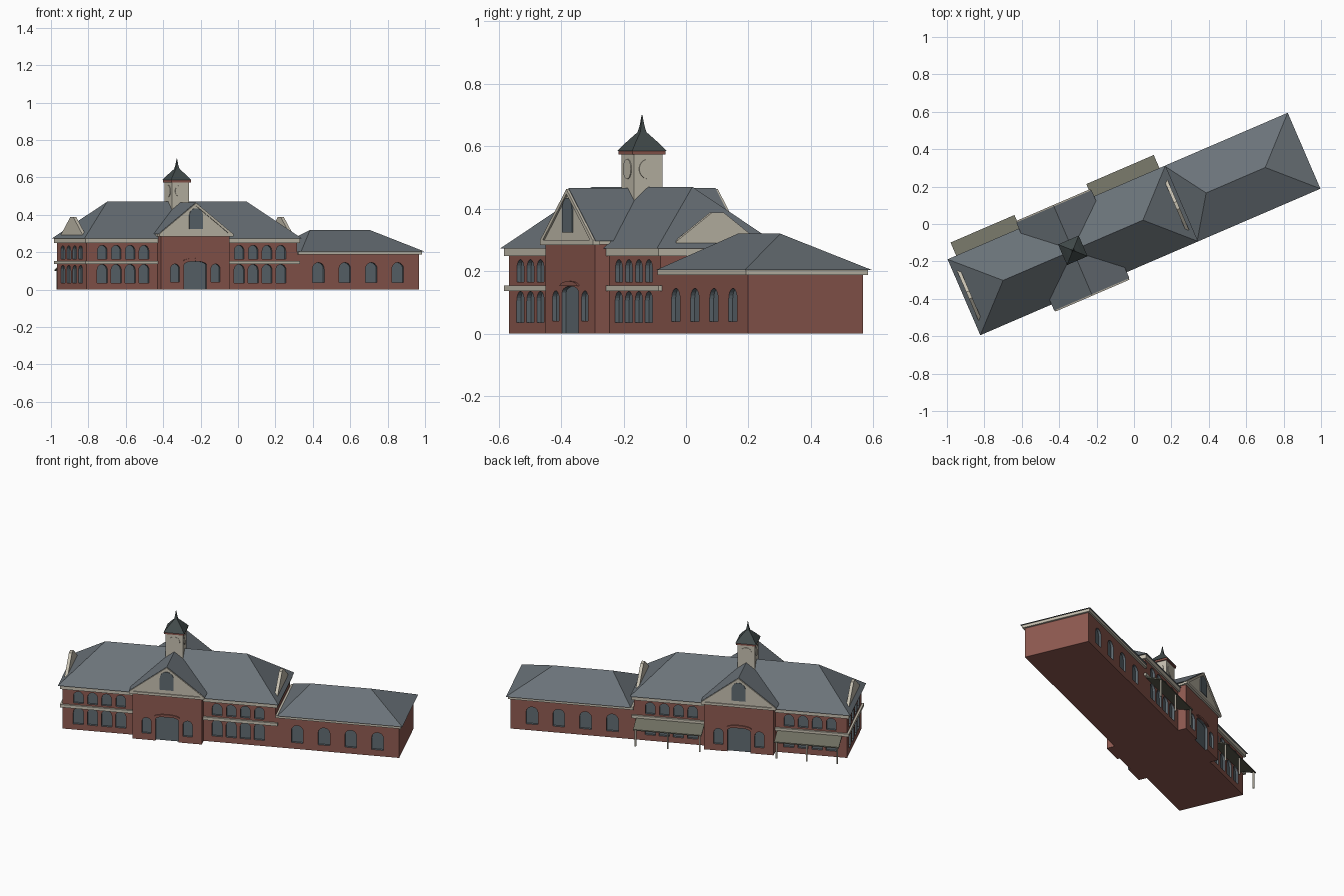
import bpy, bmesh, math

if "Cube" in bpy.data.objects:
    bpy.data.objects.remove(bpy.data.objects["Cube"])

TURN = math.radians(23.3)   # the whole building is turned on its site
MID = -0.356                # centre of the two-storey block along its length
BAY = 0.25                  # face of the entrance bays
WALL = 0.2                  # face of the long walls


def material(name, rgb):
    m = bpy.data.materials.new(name)
    m.use_nodes = True
    m.diffuse_color = (*rgb, 1)
    m.node_tree.nodes["Principled BSDF"].inputs["Base Color"].default_value = (*rgb, 1)
    return m


brick = material("red brick", (0.27, 0.1, 0.08))
slate = material("grey slate", (0.145, 0.17, 0.19))
stone = material("pale stone", (0.56, 0.52, 0.43))
glass = material("dark glass", (0.115, 0.145, 0.165))
dark_slate = material("dark green slate", (0.055, 0.07, 0.07))
olive = material("olive canopy", (0.16, 0.16, 0.12))


def make(name, verts, faces, mat):
    bm = bmesh.new()
    vs = [bm.verts.new(v) for v in verts]
    for f in faces:
        bm.faces.new([vs[i] for i in f])
    bmesh.ops.recalc_face_normals(bm, faces=bm.faces)
    me = bpy.data.meshes.new(name)
    bm.to_mesh(me)
    bm.free()
    me.materials.append(mat)
    ob = bpy.data.objects.new(name, me)
    ob.rotation_euler.z = TURN
    bpy.context.collection.objects.link(ob)
    return ob


def prism(name, profile, d0, d1, mat, axis="v"):
    """Upright profile pushed across the building (v) or along it (u)."""
    n = len(profile)
    verts = [(a, d, z) if axis == "v" else (d, a, z) for d in (d0, d1) for a, z in profile]
    faces = [range(n), range(n, 2 * n)]
    faces += [(i, (i + 1) % n, n + (i + 1) % n, n + i) for i in range(n)]
    return make(name, verts, faces, mat)


def box(name, u0, u1, v0, v1, z0, z1, mat):
    return prism(name, [(u0, z0), (u1, z0), (u1, z1), (u0, z1)], v0, v1, mat)


def arch(a, w, z0, z1, rise=None, steps=10):
    rise = rise or w
    arc = [math.pi * i / steps for i in range(steps + 1)]
    return [(a - w, z0), (a + w, z0)] + [
        (a + w * math.cos(t), z1 - rise + rise * math.sin(t)) for t in arc]


def hip(name, u0, u1, r0, r1, w, z0, z1):
    verts = [(u0, -w, z0), (u1, -w, z0), (u1, w, z0), (u0, w, z0), (r0, 0, z1), (r1, 0, z1)]
    faces = [(0, 1, 5, 4), (1, 2, 5), (2, 3, 4, 5), (3, 0, 4), (0, 3, 2, 1)]
    return make(name, verts, faces, slate)


def carve(wall, profiles, face, axis="v", depth=0.014):
    """Cut recessed openings into a wall at the given face plane."""
    s = 1 if face > 0 else -1
    cutters = [prism("cutter", p, face - s * depth, face + s * 0.02, glass, axis)
               for p in profiles]
    bpy.ops.object.select_all(action="DESELECT")
    for c in cutters:
        c.select_set(True)
    cutter = cutters[0]
    bpy.context.view_layer.objects.active = cutter
    if len(cutters) > 1:
        bpy.ops.object.join()
    cutter.hide_render = True
    mod = wall.modifiers.new("openings", "BOOLEAN")
    mod.operation, mod.solver, mod.object = "DIFFERENCE", "EXACT", cutter
    bpy.context.view_layer.objects.active = wall
    bpy.ops.object.modifier_apply(modifier=mod.name)
    bpy.data.objects.remove(cutter)


def glaze(wall):
    """Every face lying inside the wall's outer box is part of an opening."""
    me = wall.data
    if glass.name not in [m.name for m in me.materials if m]:
        me.materials.append(glass)
    slot = [m.name for m in me.materials].index(glass.name)
    cs = [v.co for v in me.vertices]
    lo = [min(c[k] for c in cs) + 0.001 for k in range(3)]
    hi = [max(c[k] for c in cs) - 0.001 for k in range(3)]
    for p in me.polygons:
        inside = all(lo[k] < p.center[k] < hi[k] for k in range(3))
        p.material_index = slot if inside else 0


# Walls
main = box("main_walls", -0.968, 0.257, -WALL, WALL, 0, 0.27, brick)
wing = box("wing_walls", 0.25, 0.968, -WALL, WALL, 0, 0.2, brick)
bays = box("entrance_bay_walls", MID - 0.2, MID + 0.2, -BAY, BAY, 0, 0.295, brick)

# Arched openings on both long sides
offsets = [s * (0.277 + 0.081 * i) for s in (-1, 1) for i in range(4)]
two_floors = [arch(MID + o, 0.03, 0.035, 0.135) for o in offsets]
two_floors += [arch(MID + o, 0.028, 0.165, 0.237) for o in offsets]
wing_row = [arch(0.382 + 0.154 * i, 0.034, 0.038, 0.145) for i in range(4)]
entrance = [arch(MID + o, 0.027, 0.04, 0.137) for o in (-0.118, 0.118)]
entrance.append(arch(MID, 0.066, -0.01, 0.152, rise=0.02))
for side in (-1, 1):
    carve(main, two_floors, side * WALL)
    carve(wing, wing_row, side * WALL)
    carve(bays, entrance, side * BAY)
# Windows on the free end of the main block
end_row = [arch(-0.12 + 0.08 * i, 0.027, z0, z1)
           for i in range(4) for z0, z1 in ((0.035, 0.13), (0.165, 0.235))]
carve(main, end_row, -0.968, axis="u")
for w in (main, wing, bays):
    glaze(w)

# Stone courses
box("belt_course", -0.98, 0.27, -0.212, 0.212, 0.136, 0.154, stone)
box("main_cornice", -0.98, 0.27, -0.212, 0.212, 0.249, 0.273, stone)
box("wing_cornice", 0.26, 0.98, -0.212, 0.212, 0.187, 0.204, stone)

# Hipped roofs
hip("main_roof", -0.99, 0.278, -0.762, 0.052, 0.221, 0.273, 0.47)
hip("wing_roof", 0.272, 0.99, 0.42, 0.764, 0.221, 0.204, 0.32)

# Cross gable with pediments at front and back
prism("cross_roof", [(MID - 0.219, 0.297), (MID + 0.219, 0.297), (MID, 0.466)],
      -0.256, 0.256, slate)
for side, label in ((-1, "front"), (1, "back")):
    prism(label + "_pediment", [(MID - 0.209, 0.285), (MID + 0.209, 0.285),
                                (MID + 0.209, 0.3), (MID, 0.459), (MID - 0.209, 0.3)],
          side * 0.2, side * 0.258, stone)
    box(label + "_pediment_cornice", MID - 0.215, MID + 0.215,
        side * 0.24, side * 0.264, 0.284, 0.299, stone)
    for s in (-1, 1):
        prism(label + "_rake", [(MID + s * 0.215, 0.298), (MID, 0.463),
                                (MID, 0.447), (MID + s * 0.193, 0.298)],
              side * 0.25, side * 0.264, stone)
    prism(label + "_gable_window", arch(MID, 0.04, 0.323, 0.435),
          side * 0.257, side * 0.262, glass)
    # Brick hood over the door
    hood = arch(MID, 0.072, 0.152, 0.168, rise=0.016)
    prism(label + "_door_hood", hood, side * 0.245, side * 0.257, brick)

# Stone gable slabs standing on the end hips
for u, label in ((-0.968, "right"), (0.24, "left")):
    prism(label + "_end_gable", [(-0.145, 0.285), (0.145, 0.285), (0.145, 0.295),
                                 (0.02, 0.388), (-0.02, 0.388), (-0.145, 0.295)],
          u, u + 0.018, stone, axis="u")

# Clock tower
box("tower", MID - 0.05, MID + 0.05, -0.05, 0.05, 0.38, 0.576, stone)
box("tower_brick_band", MID - 0.057, MID + 0.057, -0.057, 0.057, 0.574, 0.587, brick)
dial = [(0.032 * math.cos(math.tau * i / 24), 0.527 + 0.032 * math.sin(math.tau * i / 24))
        for i in range(24)]
for s in (-1, 1):
    prism("clock_dial", [(MID + a, z) for a, z in dial], s * 0.049, s * 0.053, stone)
    prism("clock_dial", dial, MID + s * 0.049, MID + s * 0.053, stone, axis="u")

# Tower roof and spire as stacked square rings
rings = [(0.06, 0.585), (0.036, 0.616), (0.011, 0.645), (0.006, 0.665), (0.001, 0.7)]
verts = [(MID + x * h, y * h, z) for h, z in rings
         for x, y in ((-1, -1), (1, -1), (1, 1), (-1, 1))]
faces = [(0, 1, 2, 3), [len(verts) - 4 + i for i in range(4)]]
faces += [(4 * r + i, 4 * r + (i + 1) % 4, 4 * r + 4 + (i + 1) % 4, 4 * r + 4 + i)
          for r in range(len(rings) - 1) for i in range(4)]
make("tower_roof", verts, faces, dark_slate)

# Platform canopies on posts along the back
for u0, u1 in ((-0.94, -0.568), (-0.15, 0.243)):
    prism("canopy", [(0.195, 0.137), (0.297, 0.1), (0.297, 0.107), (0.195, 0.145)],
          u0, u1, olive, axis="u")
    for i in range(3):
        u = u0 + 0.012 + (u1 - u0 - 0.024) * i / 2
        box("canopy_post", u - 0.004, u + 0.004, 0.282, 0.29, 0, 0.104, stone)
